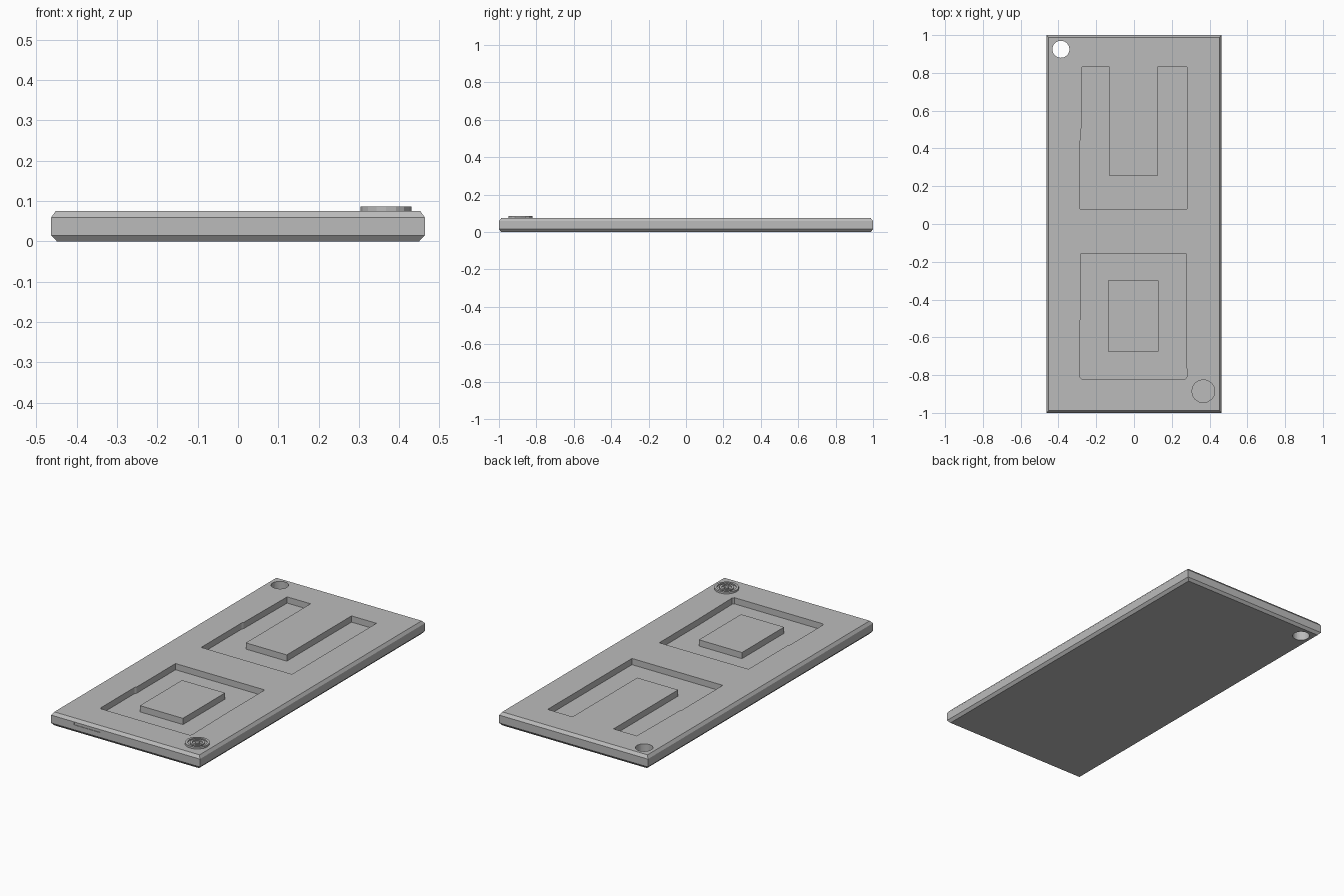
import bpy
import bmesh
from math import cos, sin, tau

old = bpy.data.objects.get("Cube")
if old:
    bpy.data.objects.remove(old, do_unlink=True)

TOP, FLOOR = 0.075, 0.04

grey = bpy.data.materials.new("matte grey")
grey.use_nodes = True
colour = (0.5, 0.5, 0.5, 1)
grey.diffuse_color = colour
grey.node_tree.nodes["Principled BSDF"].inputs["Base Color"].default_value = colour


def loft(name, loops, closed=False):
    """Join equal-length loops of points into a solid; closed makes a torus."""
    bm = bmesh.new()
    rings = [[bm.verts.new(p) for p in loop] for loop in loops]
    pairs = list(zip(rings, rings[1:]))
    if closed:
        pairs.append((rings[-1], rings[0]))
    else:
        bm.faces.new(rings[0])
        bm.faces.new(rings[-1])
    for a, b in pairs:
        n = len(a)
        for i in range(n):
            j = (i + 1) % n
            bm.faces.new((a[i], a[j], b[j], b[i]))
    bmesh.ops.recalc_face_normals(bm, faces=bm.faces)
    mesh = bpy.data.meshes.new(name)
    bm.to_mesh(mesh)
    bm.free()
    mesh.materials.append(grey)
    obj = bpy.data.objects.new(name, mesh)
    bpy.context.collection.objects.link(obj)
    return obj


def rect(x0, x1, y0, y1):
    return [(x0, y0), (x1, y0), (x1, y1), (x0, y1)]


def circle(cx, cy, r, n):
    return [(cx + r * cos(tau * i / n), cy + r * sin(tau * i / n)) for i in range(n)]


def prism(name, outline, z0, z1):
    return loft(name, [[(x, y, z) for x, y in outline] for z in (z0, z1)])


def cut(target, cutter):
    cutter.hide_render = True
    mod = target.modifiers.new("cut", "BOOLEAN")
    mod.operation = "DIFFERENCE"
    mod.solver = "EXACT"
    mod.object = cutter
    bpy.context.view_layer.objects.active = target
    bpy.ops.object.modifier_apply(modifier=mod.name)
    bpy.data.objects.remove(cutter, do_unlink=True)


# Flat plate with chamfered top and bottom rims
levels = [(0.449, 0.988, 0), (0.463, 1, 0.015), (0.463, 1, 0.059), (0.452, 0.987, TOP)]
plate = loft("plate", [[(x, y, z) for x, y in rect(-w, w, -d, d)] for w, d, z in levels])

# Open-ended channel sunk into the back half
channel = [(-0.285, 0.08), (0.28, 0.08), (0.28, 0.83), (0.125, 0.83),
           (0.125, 0.255), (-0.13, 0.255), (-0.13, 0.83), (-0.275, 0.83),
           (-0.28, 0.45), (-0.285, 0.44)]
cut(plate, prism("channel_cutter", channel, FLOOR, 0.1))

# Rectangular pocket in the front half, with an island left standing in it
pocket = [(-0.278, -0.82), (0.272, -0.82), (0.28, -0.81), (0.275, -0.5),
          (0.275, -0.155), (-0.28, -0.155), (-0.28, -0.5), (-0.286, -0.51), (-0.286, -0.81)]
cut(plate, prism("pocket_cutter", pocket, FLOOR, 0.1))
prism("pocket_island", rect(-0.138, 0.13, -0.675, -0.3), FLOOR - 0.002, TOP)

# Hanging hole through the back corner
cut(plate, prism("hole_cutter", circle(-0.387, 0.925, 0.045, 32), -0.1, 0.2))

# Shallow notch in the front edge
notch = rect(-0.32, -0.155, -1.1, -0.997)
cut(plate, prism("notch_cutter", notch, 0.042, 0.056))

# Round raised ornament of concentric ridges on the front corner
CX, CY = 0.367, -0.885


def ridge(name, inner, outer, height, sides):
    section = [(inner, TOP - 0.003), (outer, TOP - 0.003), (outer, height), (inner, height)]
    return loft(name, [[(x, y, z) for x, y in circle(CX, CY, r, sides)]
                       for r, z in section], closed=True)


prism("ornament_base", circle(CX, CY, 0.056, 16), TOP - 0.003, TOP + 0.004)
ridge("ornament_outer_ridge", 0.05, 0.063, 0.086, 16)
ridge("ornament_inner_ridge", 0.026, 0.038, 0.086, 12)
prism("ornament_centre", circle(CX, CY, 0.013, 8), TOP - 0.003, 0.086)
